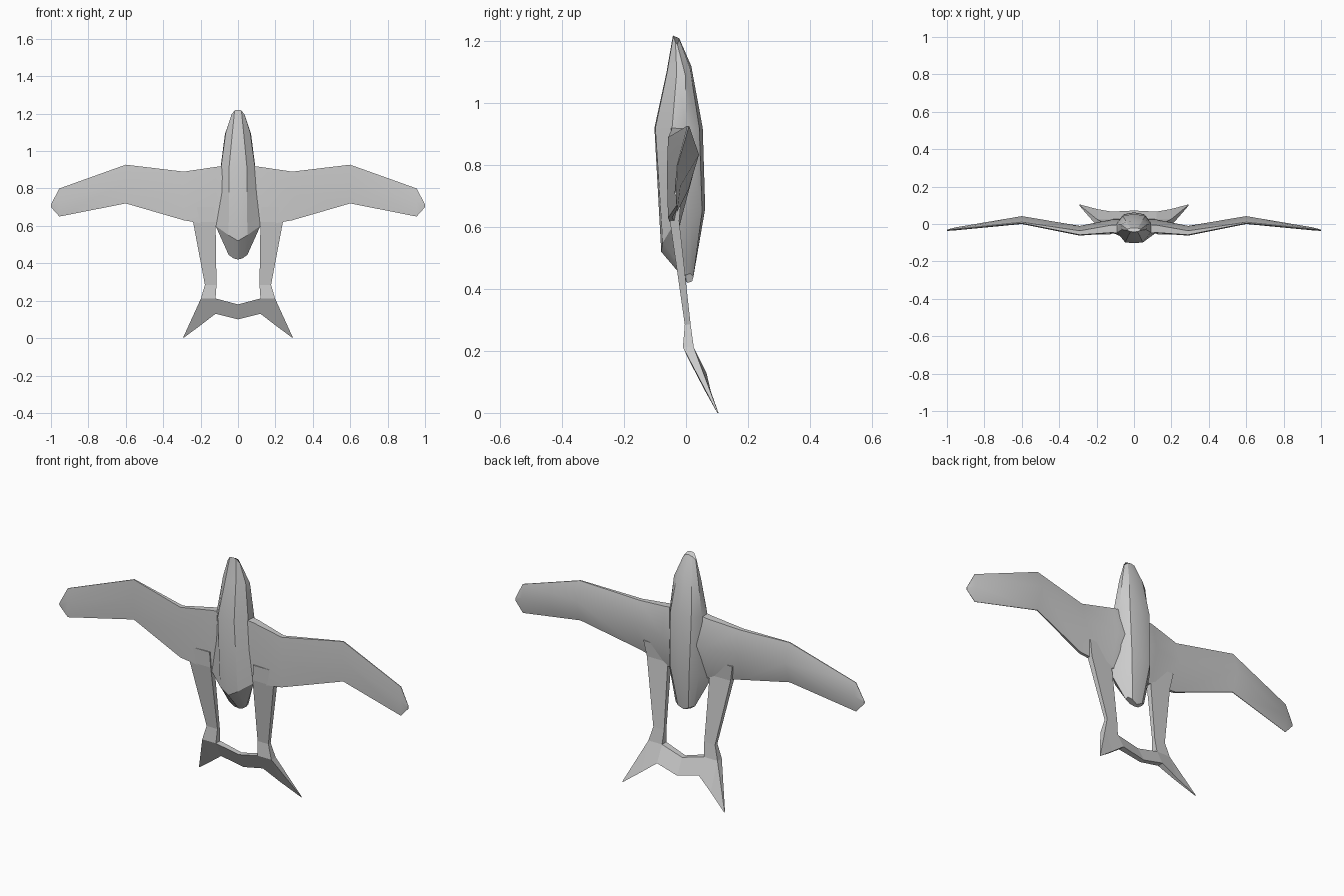
import bpy, bmesh

if "Cube" in bpy.data.objects:
    bpy.data.objects.remove(bpy.data.objects["Cube"])


def loft(name, rings, mirror=False, smooth=None):
    """Skin a series of closed rings, cap both ends, optionally mirror in x."""
    bm = bmesh.new()
    loops = [[bm.verts.new(p) for p in ring] for ring in rings]
    n = len(loops[0])
    for a, b in zip(loops, loops[1:]):
        for i in range(n):
            j = (i + 1) % n
            bm.faces.new((a[i], a[j], b[j], b[i]))
    bm.faces.new(loops[0])
    bm.faces.new(loops[-1])
    bmesh.ops.recalc_face_normals(bm, faces=bm.faces)
    mesh = bpy.data.meshes.new(name)
    bm.to_mesh(mesh)
    bm.free()
    ob = bpy.data.objects.new(name, mesh)
    bpy.context.collection.objects.link(ob)
    if smooth:
        bpy.ops.object.select_all(action='DESELECT')
        ob.select_set(True)
        bpy.context.view_layer.objects.active = ob
        bpy.ops.object.shade_smooth_by_angle(angle=smooth)
    if mirror:
        ob.modifiers.new("Mirror", 'MIRROR')
    return ob


def full_ring(half):
    """Complete a half ring that runs from front centre to back centre."""
    return half + [(-x, y, z) for x, y, z in half[-2:0:-1]]


# Fuselage: half rings from nose to tail, front centre round to back centre
nose = [(0, -.042, 1.22), (.018, -.041, 1.218), (.035, -.034, 1.195),
        (.036, -.028, 1.19), (.02, -.022, 1.205), (0, -.022, 1.21)]
canopy = [(0, -.063, 1.1), (.03, -.061, 1.1), (.065, -.03, 1.1),
          (.07, -.002, 1.09), (.042, .013, 1.11), (0, .017, 1.12)]
shoulder = [(0, -.102, .92), (.047, -.099, .92), (.09, -.045, .92),
            (.092, .002, .92), (.06, .043, .92), (0, .054, .92)]
belly = [(0, -.08, .52), (.05, -.075, .55), (.12, -.045, .60),
         (.085, .015, .62), (.055, .052, .65), (0, .062, .66)]
tail_end = [(0, .005, .42), (.025, .0, .427), (.05, -.002, .445),
            (.05, .014, .45), (.03, .024, .44), (0, .02, .425)]
loft("fuselage", [full_ring(r) for r in (nose, canopy, shoulder, belly, tail_end)],
     smooth=.45)


# Gull wing: x, leading z, trailing z, front y, edge thickness, back bulge
def wing_ring(x, lead, trail, y, edge, bulge):
    mid = lead + (trail - lead) * .45
    return [(x, y, lead), (x, y - .004, mid), (x, y, trail),
            (x, y + edge * .6, trail), (x, y + bulge, mid), (x, y + edge, lead)]


wing = [(.05, .925, .60, -.05, .045, .075),
        (.12, .915, .60, -.046, .04, .07),
        (.29, .89, .63, -.058, .022, .048),
        (.60, .927, .72, .004, .006, .038),
        (.955, .80, .65, -.03, .003, .012),
        (1.0, .715, .70, -.033, .001, .003)]
loft("wing", [wing_ring(*s) for s in wing], mirror=True, smooth=.6)

# Tail booms: inner x, outer x, front y, back y, z
booms = [(.125, .255, -.055, -.015, .70),
         (.12, .24, -.052, -.022, .62),
         (.115, .177, -.004, .015, .285),
         (.12, .198, -.01, .025, .212)]
loft("tail_boom", [[(i, f, z), (o, f, z), (o, b, z), (i, b, z)]
                   for i, o, f, b, z in booms], mirror=True)

# Forked tail plane: x, top z, bottom z and the y of each corner
tail = [(0, .18, .10, .005, .032, .072, .046),
        (.12, .212, .13, -.01, .025, .066, .033),
        (.198, .212, .07, -.01, .025, .08, .062),
        (.292, .006, 0, .098, .102, .105, .101)]
half = [[(x, tf, t), (x, tb, t), (x, bb, b), (x, bf, b)]
        for x, t, b, tf, tb, bb, bf in tail]
other = [[(-x, y, z) for x, y, z in ring] for ring in half[:0:-1]]
loft("tail_plane", other + half)
